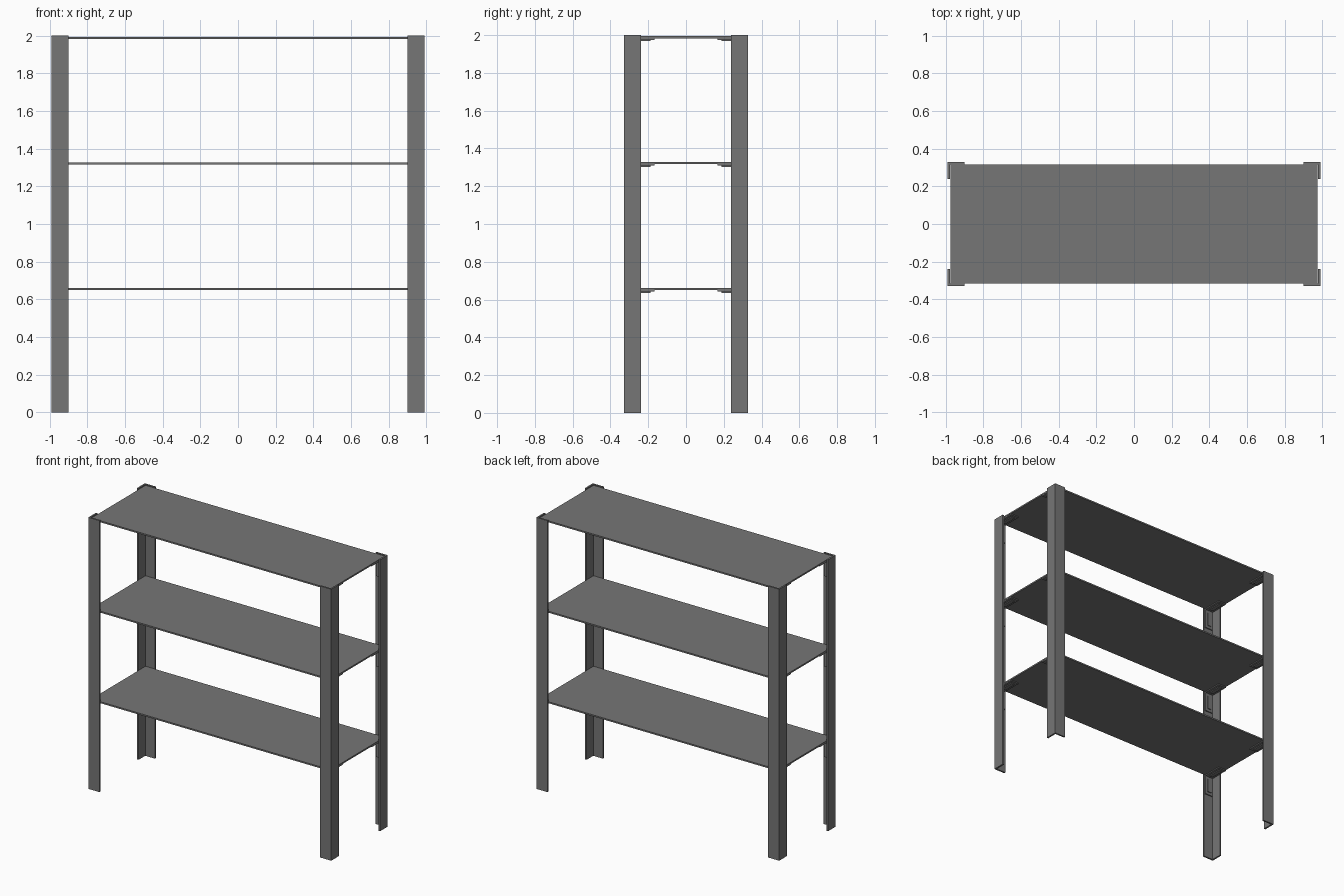
import bpy, bmesh
from mathutils import Vector

cube = bpy.data.objects.get("Cube")
if cube:
    bpy.data.objects.remove(cube, do_unlink=True)

steel = bpy.data.materials.new("grey_steel")
steel.use_nodes = True
colour = (0.18, 0.18, 0.18, 1)
steel.diffuse_color = colour
steel.node_tree.nodes["Principled BSDF"].inputs["Base Color"].default_value = colour

HALF_X, HALF_Y, HEIGHT = 0.99, 0.329, 2.0
FLANGE, WALL = 0.09, 0.012
SHELF_TOPS = (0.661, 1.328, 1.994)
SHELF_THICK = 0.011
ARM, PLATE, RIB = 0.15, 0.008, 0.006


def finish(name, bm):
    bmesh.ops.recalc_face_normals(bm, faces=bm.faces)
    mesh = bpy.data.meshes.new(name)
    bm.to_mesh(mesh)
    bm.free()
    mesh.materials.append(steel)
    bpy.context.collection.objects.link(bpy.data.objects.new(name, mesh))


def extrude(bm, points, offset):
    face = bm.faces.new([bm.verts.new(p) for p in points])
    new = bmesh.ops.extrude_face_region(bm, geom=[face])["geom"]
    bmesh.ops.translate(bm, vec=Vector(offset),
                        verts=[v for v in new if isinstance(v, bmesh.types.BMVert)])


def box(bm, x, y, z):
    extrude(bm, [(x[0], y[0], z[0]), (x[1], y[0], z[0]),
                 (x[1], y[1], z[0]), (x[0], y[1], z[0])], (0, 0, z[1] - z[0]))


def angle_profile(length, thick):
    return [(0, 0), (length, 0), (length, thick), (thick, thick),
            (thick, length), (0, length)]


corners = [(sx, sy, f"{'front' if sy < 0 else 'back'}_{'left' if sx > 0 else 'right'}")
           for sx in (-1, 1) for sy in (-1, 1)]

# Angle-section uprights at the four corners
for sx, sy, label in corners:
    bm = bmesh.new()
    extrude(bm, [(sx * (HALF_X - u), sy * (HALF_Y - v), 0)
                 for u, v in angle_profile(FLANGE, WALL)], (0, 0, HEIGHT))
    finish(f"{label}_upright", bm)

for level, top in enumerate(SHELF_TOPS, 1):
    under = top - SHELF_THICK

    # Flat shelf board
    bm = bmesh.new()
    box(bm, (-0.975, 0.975), (-0.316, 0.316), (under, top))
    finish(f"shelf_{level}", bm)

    # Angle brackets below the shelf, each with a raised rib on both arms
    for sx, sy, label in corners:
        bm = bmesh.new()
        inner = HALF_Y - WALL
        x0, x1 = sx * 0.907, sx * 0.973
        extrude(bm, [(x0, sy * (inner - u), under - v)
                     for u, v in angle_profile(ARM, PLATE)], (x1 - x0, 0, 0))
        rib_x = (sx * 0.925, sx * 0.955)
        near, far = 0.03, ARM - 0.02
        box(bm, rib_x, (sy * (inner - near), sy * (inner - far)),
            (under - PLATE - RIB, under - PLATE))
        box(bm, rib_x, (sy * (inner - PLATE - RIB), sy * (inner - PLATE)),
            (under - far, under - near))
        finish(f"{label}_bracket_{level}", bm)
